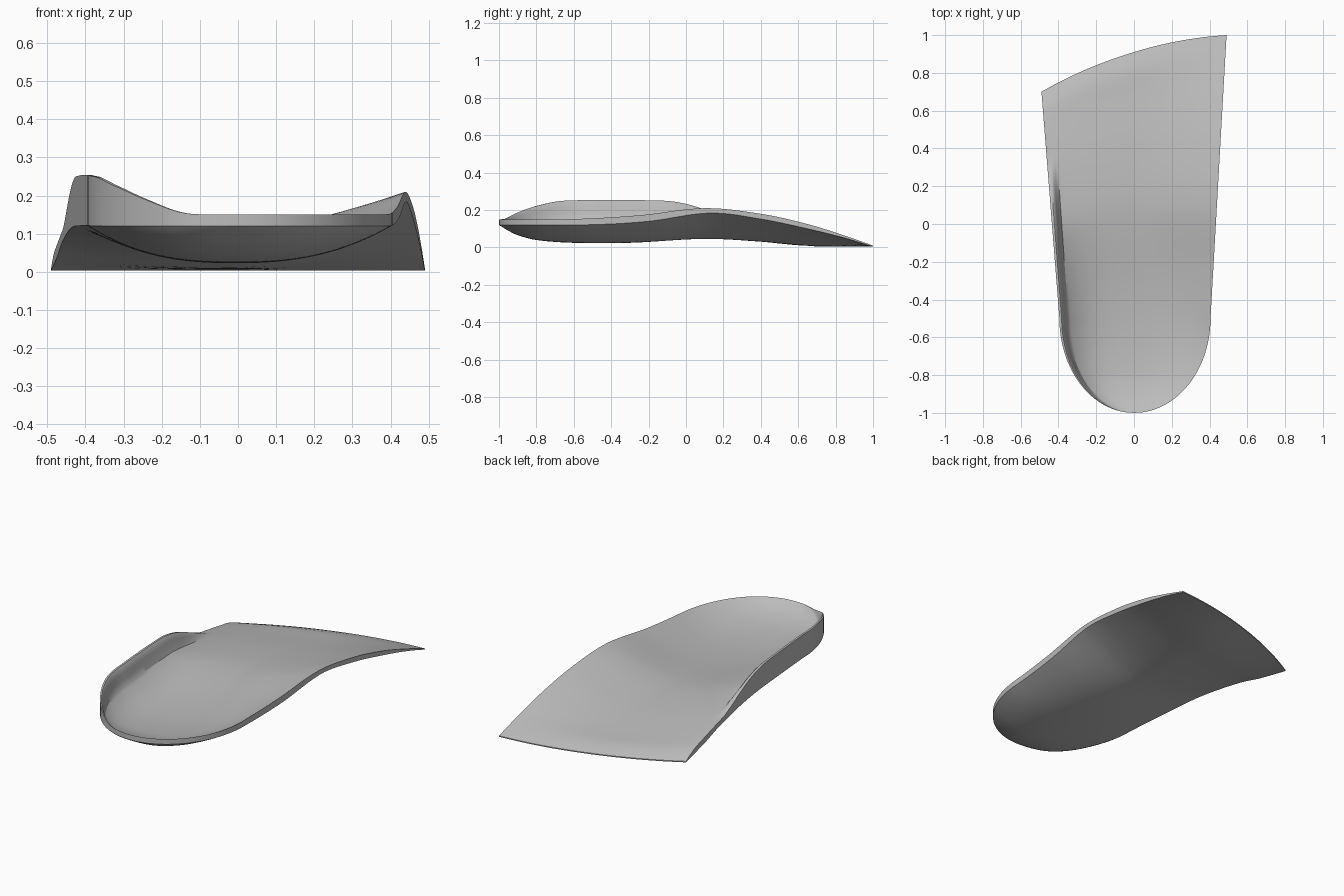
import bpy
import bmesh
import math

cube = bpy.data.objects.get("Cube")
if cube:
    bpy.data.objects.remove(cube, do_unlink=True)


def smooth_curve(points):
    """Return a function running smoothly through (position, value) points."""
    def slope(i):
        a, b = points[max(i - 1, 0)], points[min(i + 1, len(points) - 1)]
        return (b[1] - a[1]) / (b[0] - a[0])

    def evaluate(pos):
        if pos <= points[0][0]:
            return points[0][1]
        for i in range(len(points) - 1):
            (p, v), (q, w) = points[i], points[i + 1]
            if pos <= q:
                span = q - p
                k = (pos - p) / span
                ease = k * k * (3 - 2 * k)
                return (v + (w - v) * ease
                        + span * slope(i) * k * (1 - k) ** 2
                        - span * slope(i + 1) * k * k * (1 - k))
        return points[-1][1]
    return evaluate


# Height curves from heel to front edge: centre line and both sides
top_centre = smooth_curve([(-1, .15), (-.95, .12), (-.9, .1), (-.8, .078), (-.6, .064),
                           (-.35, .07), (.1, .105), (.4, .09), (.7, .054), (.83, .037),
                           (.91, .01)])
low_centre = smooth_curve([(-1, .12), (-.95, .09), (-.9, .066), (-.8, .04), (-.6, .025),
                           (-.3, .025), (.1, .046), (.4, .032), (.65, .01), (.91, .004)])
top_arch = smooth_curve([(-1, .15), (-.6, .152), (-.25, .172), (.1, .21),
                         (.4, .18), (.65, .125), (.85, .063), (1, .01)])
low_arch = smooth_curve([(-1, .12), (-.5, .122), (-.2, .14), (.13, .184),
                         (.4, .152), (.65, .1), (.85, .05), (1, .004)])
top_outer = smooth_curve([(-1, .15), (-.9, .157), (-.8, .175), (-.6, .2), (-.1, .195),
                          (.1, .155), (.32, .11), (.5, .073), (.62, .045), (.7, .01)])
low_outer = smooth_curve([(-1, .12), (-.1, .12), (.1, .11), (.35, .075),
                          (.5, .04), (.7, .004)])
flange_top = smooth_curve([(-1, .15), (-.97, .153), (-.9, .187), (-.8, .222), (-.65, .25),
                           (-.12, .25), (0, .232), (.1, .2), (.25, .135), (.34, .1),
                           (.5, .06), (.7, .01)])


def half_width(y, side):
    """Elliptical heel, then sides that flare straight to the front."""
    base, end = (.405, 1) if side > 0 else (.395, .7)
    if y < -.5:
        return base * math.sqrt(max(0, 1 - ((y + .5) / .5) ** 2))
    return base + (.49 - base) * (y + .5) / (end + .5)


def surface_point(t, u, upper):
    """Point at t along (heel to front) and u across (outer to arch side)."""
    y = -1 + t * (1.91 + .15 * u - .06 * u * u)
    x = u * half_width(y, u)
    mid_y, arch_y, outer_y = -1 + 1.91 * t, -1 + 2 * t, -1 + 1.7 * t
    centre = (top_centre if upper else low_centre)(mid_y)
    if u > 0:
        edge = (top_arch if upper else low_arch)(arch_y)
        power = 2.4 - min(1, max(0, 1.7 * arch_y + .85))
    else:
        edge = (top_outer if upper else low_outer)(outer_y)
        power = 3.5 if upper else 2.6
    z = centre + (edge - centre) * abs(u) ** power
    # Raised flange on the outer side
    if upper and u < -.88:
        k = min(1, (-u - .88) / .09)
        k = k * k * (3 - 2 * k)
        z += max(0, flange_top(outer_y) - z) * k
    return x, y, z


# Shell: upper and lower sheets joined by a rim wall
rows = [(i / 72) ** 1.5 for i in range(73)]
columns = [-1, -.97, -.95, -.93, -.91, -.88, -.85] + [-.82 + 1.82 * i / 36 for i in range(37)]
bm = bmesh.new()
sheets = []
for upper in (True, False):
    sheets.append([[bm.verts.new(surface_point(t, u, upper)) for u in columns] for t in rows])
for grid in sheets:
    for a, b in zip(grid, grid[1:]):
        for j in range(len(columns) - 1):
            bm.faces.new((a[j], a[j + 1], b[j + 1], b[j]))


def border(grid):
    left = [row[0] for row in grid]
    right = [row[-1] for row in reversed(grid)]
    return left + grid[-1][1:-1] + right


upper_rim, lower_rim = border(sheets[0]), border(sheets[1])
for i in range(len(upper_rim) - 1):
    bm.faces.new((upper_rim[i], upper_rim[i + 1], lower_rim[i + 1], lower_rim[i]))
bmesh.ops.remove_doubles(bm, verts=bm.verts[:], dist=.00005)
bmesh.ops.recalc_face_normals(bm, faces=bm.faces[:])

mesh = bpy.data.meshes.new("insole_shell")
bm.to_mesh(mesh)
bm.free()
shell = bpy.data.objects.new("insole_shell", mesh)
bpy.context.collection.objects.link(shell)

# Plain grey material
grey = bpy.data.materials.new("plain_grey")
grey.use_nodes = True
colour = (.5, .5, .5, 1)
grey.diffuse_color = colour
grey.node_tree.nodes["Principled BSDF"].inputs["Base Color"].default_value = colour
mesh.materials.append(grey)

bpy.ops.object.select_all(action="DESELECT")
shell.select_set(True)
bpy.context.view_layer.objects.active = shell
bpy.ops.object.shade_smooth_by_angle(angle=math.radians(32))
